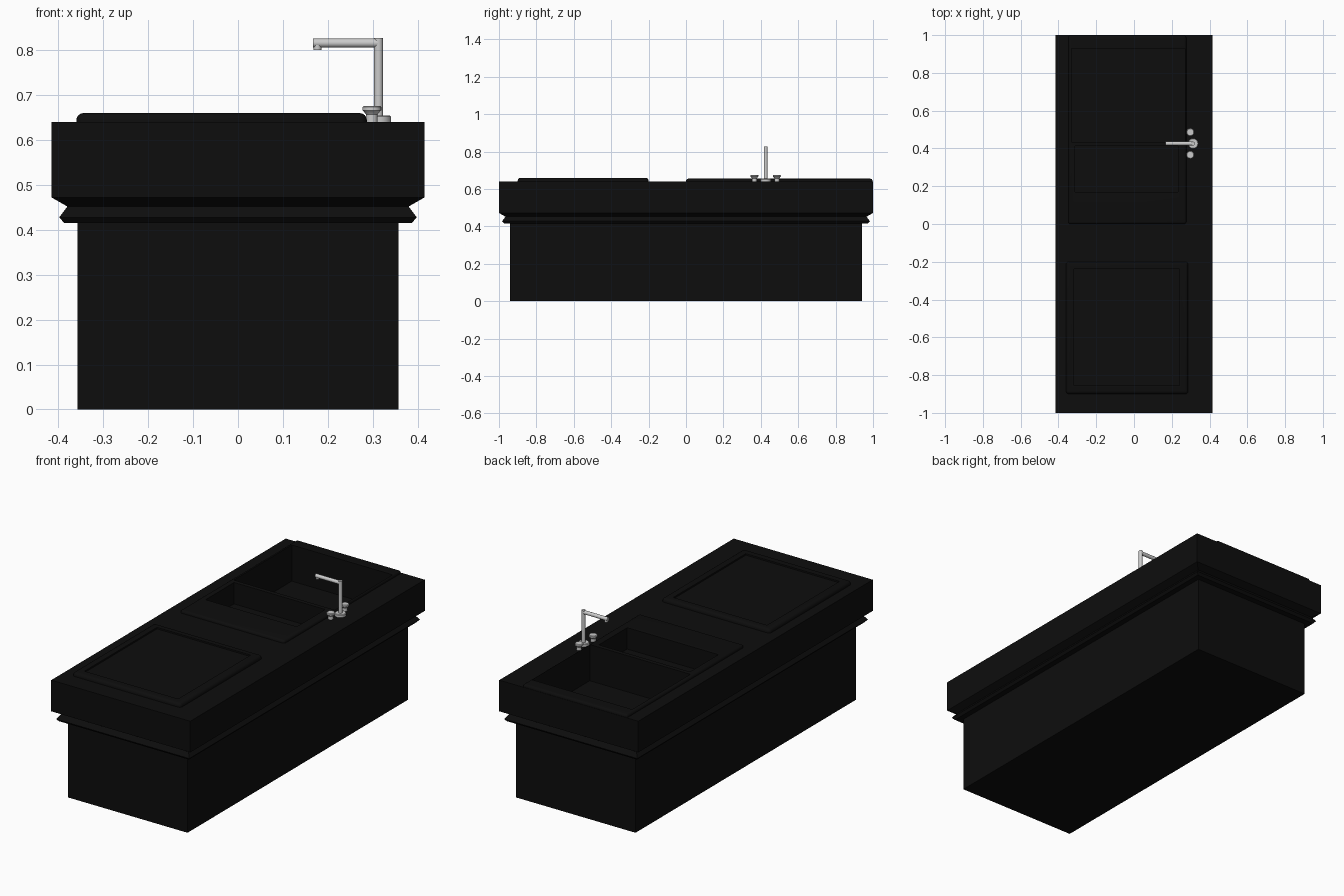
import bpy, bmesh, math
from mathutils import Matrix, Vector

if "Cube" in bpy.data.objects:
    bpy.data.objects.remove(bpy.data.objects["Cube"])

black = bpy.data.materials.new("black_lacquer")
black.diffuse_color = (0.004, 0.004, 0.004, 1)
black.use_nodes = True
black.node_tree.nodes["Principled BSDF"].inputs["Base Color"].default_value = black.diffuse_color


def finish(name, bm, mat=None, smooth=False):
    bmesh.ops.recalc_face_normals(bm, faces=bm.faces)
    me = bpy.data.meshes.new(name)
    bm.to_mesh(me)
    bm.free()
    ob = bpy.data.objects.new(name, me)
    bpy.context.collection.objects.link(ob)
    if mat:
        me.materials.append(mat)
    if smooth:
        bpy.ops.object.select_all(action='DESELECT')
        ob.select_set(True)
        bpy.context.view_layer.objects.active = ob
        bpy.ops.object.shade_smooth_by_angle(angle=math.radians(35))
    return ob


def stacked(name, rings, mat=black):
    """Solid through rectangular rings (half x, half y, z)."""
    bm = bmesh.new()
    loops = [[bm.verts.new((sx * hx, sy * hy, z)) for sx, sy in
              ((-1, -1), (1, -1), (1, 1), (-1, 1))] for hx, hy, z in rings]
    for a, b in zip(loops, loops[1:]):
        for i in range(4):
            j = (i + 1) % 4
            bm.faces.new((a[i], a[j], b[j], b[i]))
    bm.faces.new(loops[0])
    bm.faces.new(loops[-1])
    return finish(name, bm, mat)


def box_bm(x0, x1, y0, y1, z0, z1):
    bm = bmesh.new()
    bmesh.ops.create_cube(bm, size=1)
    for v in bm.verts:
        v.co = Vector((x0 if v.co.x < 0 else x1, y0 if v.co.y < 0 else y1,
                       z0 if v.co.z < 0 else z1))
    return bm


def plate(name, x0, x1, y0, y1, z0, z1, r):
    """Slab with rounded upper and corner edges."""
    bm = box_bm(x0, x1, y0, y1, z0, z1)
    edges = [e for e in bm.edges if max(v.co.z for v in e.verts) > z0 + 1e-4]
    bmesh.ops.bevel(bm, geom=edges, offset=r, segments=4, profile=0.5, affect='EDGES')
    return finish(name, bm, black, True)


def cut(target, *box):
    cutter = finish("cutter", box_bm(*box))
    cutter.hide_render = True
    mod = target.modifiers.new("cut", 'BOOLEAN')
    mod.operation, mod.solver, mod.object = 'DIFFERENCE', 'EXACT', cutter
    bpy.ops.object.select_all(action='DESELECT')
    bpy.context.view_layer.objects.active = target
    target.select_set(True)
    bpy.ops.object.modifier_apply(modifier=mod.name)
    bpy.data.objects.remove(cutter)


def lathe(name, profile, loc, rot=Matrix(), n=20):
    """Turned part from (radius, height) points."""
    bm = bmesh.new()
    loops = [[bm.verts.new((r * math.cos(2 * math.pi * i / n),
                            r * math.sin(2 * math.pi * i / n), h)) for i in range(n)]
             for r, h in profile]
    for a, b in zip(loops, loops[1:]):
        for i in range(n):
            j = (i + 1) % n
            bm.faces.new((a[i], a[j], b[j], b[i]))
    bm.faces.new(loops[0])
    bm.faces.new(loops[-1])
    bm.transform(Matrix.Translation(loc) @ rot)
    return finish(name, bm, None, True)


# cabinet and moulded countertop
stacked("cabinet_base", [(0.357, 0.94, 0), (0.357, 0.94, 0.416)])
top = stacked("countertop", [(0.387, 0.972, 0.415), (0.398, 0.983, 0.428),
                             (0.38, 0.965, 0.452), (0.415, 1.0, 0.472), (0.415, 1.0, 0.64)])

# sink plate with deep basin and shallow tray
sink = plate("sink_rim", -0.347, 0.277, 0.0, 0.998, 0.63, 0.655, 0.012)
for ob in (top, sink):
    cut(ob, -0.33, 0.27, 0.435, 0.93, 0.46, 0.8)
    cut(ob, -0.312, 0.232, 0.17, 0.412, 0.54, 0.8)

# hob with slightly recessed panel
hob = plate("hob_plate", -0.36, 0.287, -0.9, -0.2, 0.63, 0.66, 0.016)
cut(hob, -0.317, 0.242, -0.856, -0.238, 0.652, 0.8)

# tap
ty = 0.426
lathe("tap_base", [(0.028, 0), (0.028, 0.013), (0.025, 0.016)], (0.313, ty, 0.639))
lathe("tap_post", [(0.01, 0), (0.01, 0.177)], (0.313, ty, 0.65))
lathe("tap_arm", [(0.01, 0), (0.01, 0.145)], (0.167, ty, 0.816), Matrix.Rotation(math.pi / 2, 4, 'Y'))
lathe("tap_nozzle", [(0.009, 0), (0.009, 0.014)], (0.177, ty, 0.8))

# tap handles either side
for name, s in (("front_handle", -1), ("back_handle", 1)):
    lathe(name, [(0.013, 0), (0.013, 0.018), (0.019, 0.026), (0.021, 0.027),
                 (0.021, 0.034), (0.018, 0.037)], (0.298, ty + s * 0.06, 0.639))
